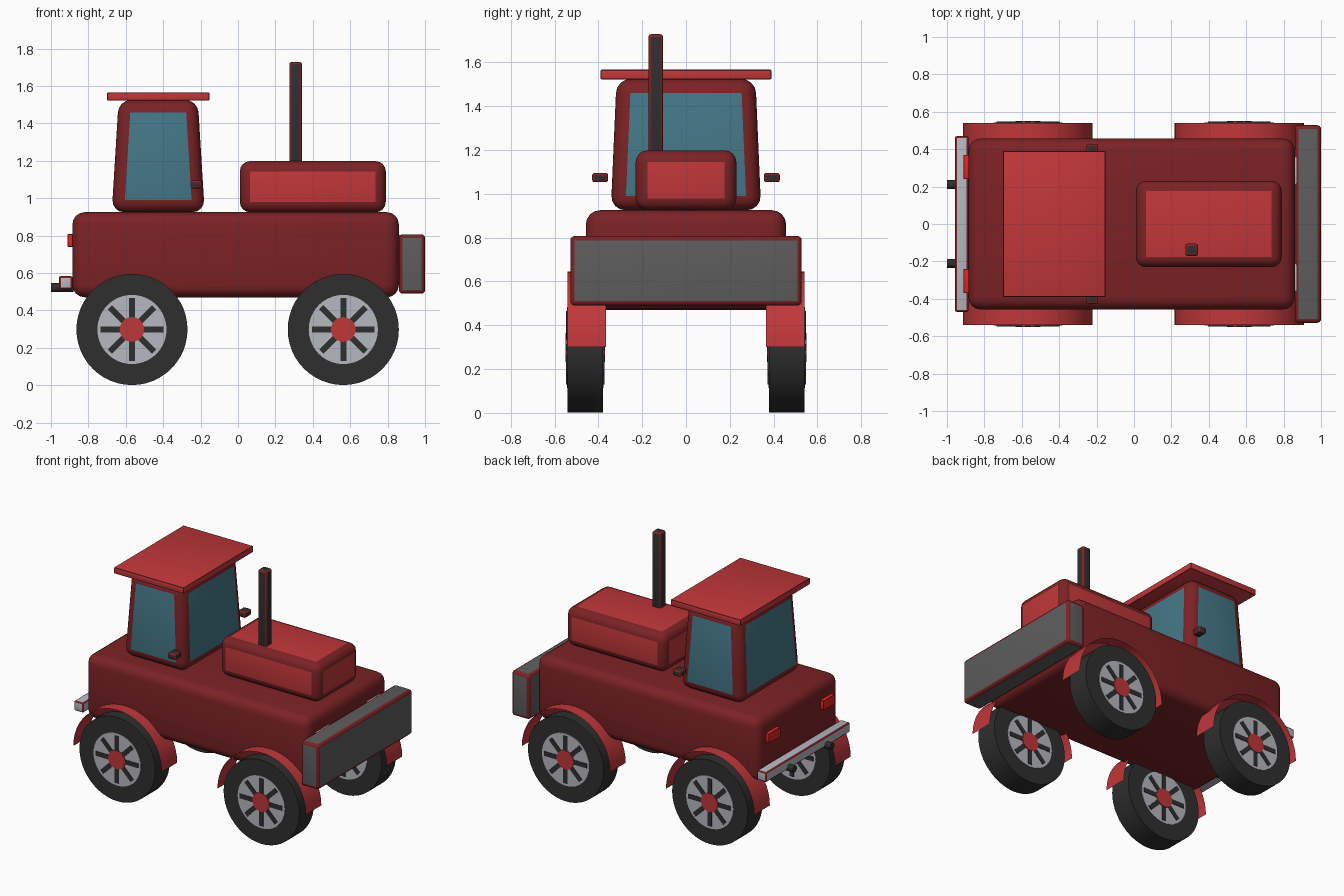
import bpy, bmesh, math
from mathutils import Matrix

if "Cube" in bpy.data.objects:
    bpy.data.objects.remove(bpy.data.objects["Cube"])


def material(name, rgb):
    m = bpy.data.materials.new(name)
    m.diffuse_color = (*rgb, 1)
    m.use_nodes = True
    m.node_tree.nodes["Principled BSDF"].inputs["Base Color"].default_value = m.diffuse_color
    return m


DARK_RED = material("dark red", (0.20, 0.016, 0.018))
RED = material("bright red", (0.53, 0.038, 0.042))
GLASS = material("blue glass", (0.058, 0.185, 0.24))
BLACK = material("tyre black", (0.028, 0.028, 0.028))
GREY = material("plate grey", (0.11, 0.11, 0.11))
SILVER = material("silver", (0.46, 0.48, 0.53))
LAMP = material("lamp red", (0.80, 0.015, 0.015))


def finish(name, bm, mats, angle=40):
    me = bpy.data.meshes.new(name)
    bm.to_mesh(me)
    bm.free()
    for m in mats:
        me.materials.append(m)
    for p in me.polygons:
        p.use_smooth = True
    me.set_sharp_from_angle(angle=math.radians(angle))
    ob = bpy.data.objects.new(name, me)
    bpy.context.collection.objects.link(ob)
    return ob


def box(name, x, y, z, panel, bevel, trim=DARK_RED, taper=(0, 0), seg=4, sides_only=False):
    """Rounded box: flat faces take the panel colour, rounded edges the trim."""
    bm = bmesh.new()
    bmesh.ops.create_cube(bm, size=1)
    for v in bm.verts:
        top = v.co.z > 0
        sx, sy = v.co.x * 2, v.co.y * 2
        v.co.x = (x[0] + x[1]) / 2 + sx * ((x[1] - x[0]) / 2 - top * taper[0])
        v.co.y = (y[0] + y[1]) / 2 + sy * ((y[1] - y[0]) / 2 - top * taper[1])
        v.co.z = z[1] if top else z[0]
    for f in bm.faces:
        f.material_index = 1
    new = bmesh.ops.bevel(bm, geom=bm.edges[:], offset=bevel, segments=seg,
                          profile=0.5, affect='EDGES')
    for f in new["faces"]:
        f.material_index = 0
    bm.normal_update()
    if sides_only:
        for f in bm.faces:
            if abs(f.normal.z) > 0.95:
                f.material_index = 0
    return finish(name, bm, [trim, panel])


def cylinder(name, loc, r, depth, mat, axis='Y', n=40):
    bm = bmesh.new()
    rot = Matrix.Rotation(math.pi / 2, 4, 'X' if axis == 'Y' else 'Y')
    bmesh.ops.create_cone(bm, cap_ends=True, segments=n, radius1=r, radius2=r,
                          depth=depth, matrix=Matrix.Translation(loc) @ rot)
    return finish(name, bm, [mat])


# Body, hood, cab and roof
box("body", (-0.885, 0.86), (-0.457, 0.457), (0.47, 0.925), DARK_RED, 0.065)
box("hood", (0.01, 0.79), (-0.23, 0.23), (0.925, 1.198), RED, 0.054)
box("cab", (-0.675, -0.178), (-0.343, 0.343), (0.925, 1.525), GLASS, 0.066,
    taper=(0.037, 0.026), sides_only=True)
box("roof", (-0.70, -0.153), (-0.39, 0.39), (1.522, 1.566), RED, 0.005, seg=2)

# Exhaust stack, front plate, rear bumper
box("exhaust_stack", (0.275, 0.342), (-0.171, -0.105), (1.15, 1.728), BLACK, 0.012, seg=3)
box("front_plate", (0.86, 1.0), (-0.528, 0.528), (0.49, 0.807), GREY, 0.02)
box("rear_bumper", (-0.957, -0.885), (-0.47, 0.47), (0.513, 0.583), SILVER, 0.01, seg=3)

for side, s in (("left", 1), ("right", -1)):
    def span(a, b):
        return tuple(sorted((s * a, s * b)))
    # Lamps, mirrors and tail pipes
    box(side + "_headlight", (0.84, 0.885), span(0.21, 0.36), (0.66, 0.803), SILVER, 0.004,
        trim=SILVER, seg=2)
    box(side + "_taillight", (-0.912, -0.87), span(0.24, 0.37), (0.74, 0.808), LAMP, 0.005,
        seg=2)
    box(side + "_mirror", (-0.253, -0.193), span(0.355, 0.428), (1.053, 1.095), BLACK, 0.01,
        seg=3)
    cylinder(side + "_tail_pipe", (-0.94, s * 0.21, 0.522), 0.024, 0.12, BLACK, 'X', 16)

    for end, cx in (("front", 0.563), ("rear", -0.567)):
        tag = end + "_" + side
        c = (cx, s * 0.46, 0.298)
        # Wheel: tyre, disc, spokes and cap, showing on both sides
        cylinder(tag + "_tyre", c, 0.297, 0.162, BLACK, n=48)
        cylinder(tag + "_wheel_disc", c, 0.185, 0.168, SILVER)
        cylinder(tag + "_hub_cap", c, 0.066, 0.18, RED, n=24)
        bm = bmesh.new()
        for k in range(4):
            bmesh.ops.create_cube(bm, size=1, matrix=Matrix.Translation(c)
                                  @ Matrix.Rotation(k * math.pi / 4, 4, 'Y')
                                  @ Matrix.Diagonal((0.335, 0.175, 0.032, 1)))
        finish(tag + "_spokes", bm, [BLACK])
        # Fender: thin half-round sheet over the wheel
        bm = bmesh.new()
        rows = []
        for i in range(25):
            a = math.pi * i / 24
            px, pz = cx + 0.346 * math.cos(a), 0.30 + 0.346 * math.sin(a)
            rows.append([bm.verts.new((px, s * w, pz)) for w in (0.365, 0.54)])
        for p, q in zip(rows, rows[1:]):
            loop = (p[0], p[1], q[1], q[0])
            bm.faces.new(loop if s < 0 else loop[::-1])
        bm.normal_update()
        if bm.faces[:][12].normal.z < 0:
            bmesh.ops.reverse_faces(bm, faces=bm.faces[:])
        finish(tag + "_fender", bm, [RED])
